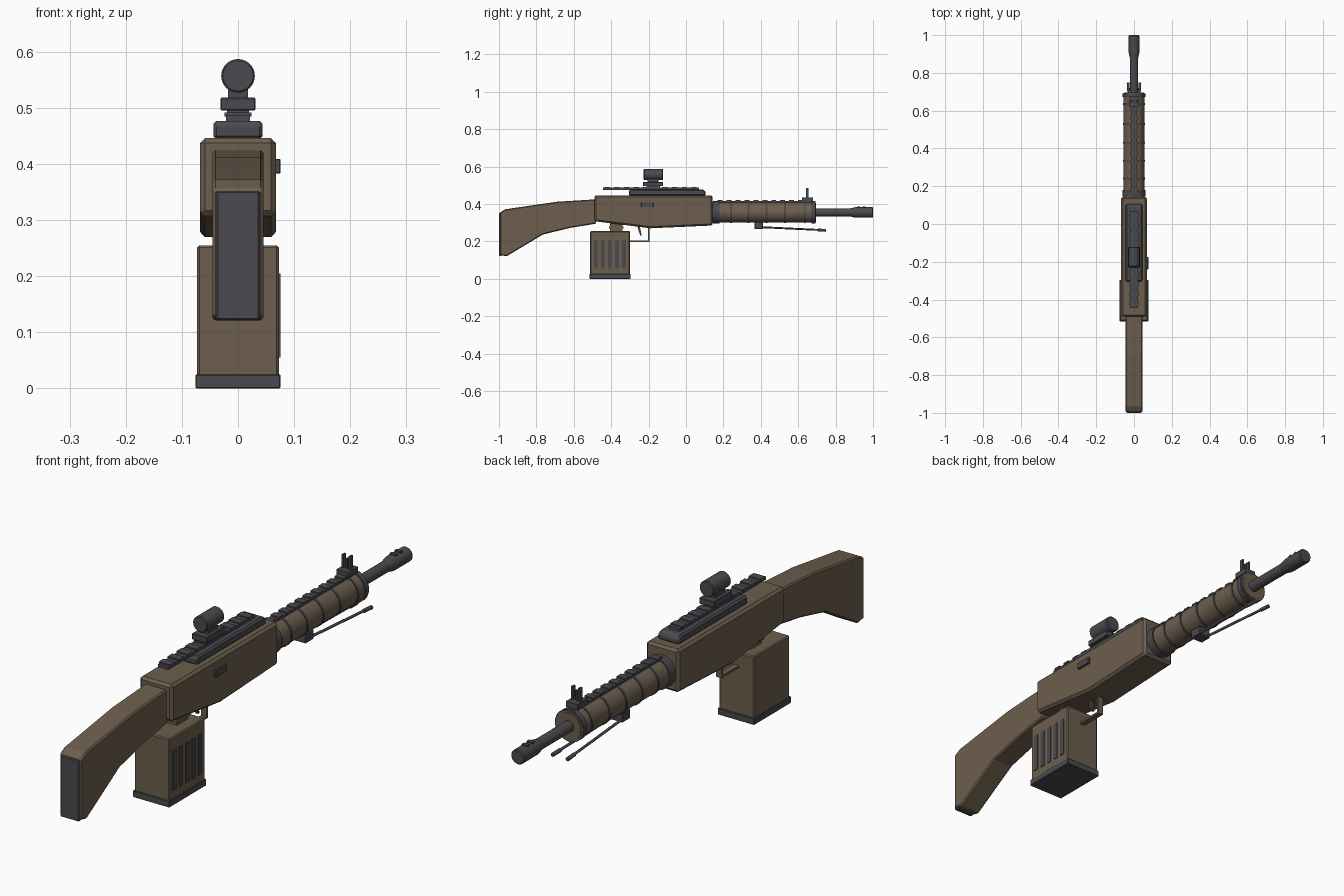
import bpy, bmesh, math
from mathutils import Vector

if "Cube" in bpy.data.objects:
    bpy.data.objects.remove(bpy.data.objects["Cube"])


def material(name, rgb):
    m = bpy.data.materials.new(name)
    m.diffuse_color = (*rgb, 1)
    m.use_nodes = True
    m.node_tree.nodes["Principled BSDF"].inputs["Base Color"].default_value = m.diffuse_color
    return m


BROWN = material("earth_brown", (0.150, 0.113, 0.075))
DARK = material("gunmetal", (0.069, 0.067, 0.077))


def finish(name, bm, mat, bevel=0.0, smooth=False):
    bmesh.ops.recalc_face_normals(bm, faces=bm.faces)
    me = bpy.data.meshes.new(name)
    bm.to_mesh(me)
    bm.free()
    me.materials.append(mat)
    ob = bpy.data.objects.new(name, me)
    bpy.context.collection.objects.link(ob)
    if bevel:
        b = ob.modifiers.new("bevel", 'BEVEL')
        b.width = bevel
        b.segments = 1
        b.limit_method = 'ANGLE'
        b.angle_limit = math.radians(40)
    if smooth:
        bpy.ops.object.select_all(action='DESELECT')
        ob.select_set(True)
        bpy.context.view_layer.objects.active = ob
        bpy.ops.object.shade_smooth_by_angle(angle=math.radians(35))
    return ob


def add_box(bm, x0, x1, y0, y1, z0, z1):
    vs = bmesh.ops.create_cube(bm, size=1)["verts"]
    for v in vs:
        v.co = Vector(((x0 + x1) / 2 + v.co.x * (x1 - x0),
                       (y0 + y1) / 2 + v.co.y * (y1 - y0),
                       (z0 + z1) / 2 + v.co.z * (z1 - z0)))


def boxes(name, items, mat, bevel=0.0):
    bm = bmesh.new()
    for it in items:
        add_box(bm, *it)
    return finish(name, bm, mat, bevel)


def side_profile(name, pts, half_width, mat, bevel=0.0):
    """Extrude a (y, z) outline across x."""
    bm = bmesh.new()
    face = bm.faces.new([bm.verts.new((-half_width, y, z)) for y, z in pts])
    new = bmesh.ops.extrude_face_region(bm, geom=[face])["geom"]
    bmesh.ops.translate(bm, vec=(2 * half_width, 0, 0),
                        verts=[v for v in new if isinstance(v, bmesh.types.BMVert)])
    return finish(name, bm, mat, bevel)


def lathe(name, pts, z, mat, sides=32):
    """Closed solid turned about the y direction from (y, radius) points."""
    bm = bmesh.new()
    rings = [[bm.verts.new((r * math.cos(2 * math.pi * i / sides), y,
                            z + r * math.sin(2 * math.pi * i / sides)))
              for i in range(sides)] for y, r in pts]
    for a, b in zip(rings, rings[1:]):
        for i in range(sides):
            j = (i + 1) % sides
            bm.faces.new((a[i], a[j], b[j], b[i]))
    bm.faces.new(rings[0])
    bm.faces.new(rings[-1])
    return finish(name, bm, mat, smooth=True)


def rod(name, a, b, r, mat, sides=12):
    a, b = Vector(a), Vector(b)
    bm = bmesh.new()
    bmesh.ops.create_cone(bm, cap_ends=True, segments=sides, radius1=r, radius2=r,
                          depth=(b - a).length)
    bm.transform((b - a).to_track_quat('Z', 'Y').to_matrix().to_4x4())
    bmesh.ops.translate(bm, vec=(a + b) / 2, verts=bm.verts)
    return finish(name, bm, mat, smooth=True)


# Stock and butt plate
side_profile("stock", [(-0.995, 0.355), (-0.965, 0.372), (-0.69, 0.412), (-0.48, 0.425),
                       (-0.48, 0.295), (-0.62, 0.272), (-0.765, 0.237), (-0.96, 0.12),
                       (-0.995, 0.128)], 0.045, BROWN, 0.005)
boxes("butt_plate", [(-0.039, 0.039, -1.0, -0.985, 0.122, 0.352)], DARK, 0.003)

# Receiver
side_profile("receiver", [(-0.49, 0.446), (0.143, 0.446), (0.143, 0.285),
                          (-0.19, 0.270), (-0.49, 0.308)], 0.068, BROWN, 0.009)
boxes("ejection_port", [(0.06, 0.076, -0.24, -0.175, 0.383, 0.409)], DARK, 0.002)

# Handguard with bands
AXIS = 0.355
lathe("handguard", [(0.13, 0.055), (0.693, 0.055)], AXIS, BROWN)
for y, w, r in [(0.162, 0.034, 0.060), (0.24, 0.01, 0.0575), (0.335, 0.01, 0.0575),
                (0.43, 0.01, 0.0575), (0.53, 0.01, 0.0575), (0.635, 0.01, 0.0575)]:
    lathe("handguard_band", [(y - w / 2, r), (y + w / 2, r)], AXIS, DARK)
lathe("handguard_end_band", [(0.672, 0.060), (0.692, 0.060)], AXIS, DARK)
lathe("handguard_cap", [(0.68, 0.050), (0.696, 0.050)], AXIS, BROWN)

# Barrel and muzzle
lathe("barrel", [(0.68, 0.021), (0.89, 0.021)], AXIS, DARK, 24)
lathe("muzzle", [(0.875, 0.021), (0.905, 0.028), (0.996, 0.028), (1.0, 0.025)], AXIS, DARK, 24)
boxes("muzzle_vents", [(-0.012, 0.012, y, y + 0.014, AXIS + 0.02, AXIS + 0.031)
                       for y in (0.915, 0.945)], DARK)


def rail(name, y0, y1, half, z0, z1, count):
    """Bar with evenly spaced cross slats."""
    pitch = (y1 - y0) / count
    base = (-half * 0.9, half * 0.9, y0, y1, z0, z1 - 0.005)
    slats = [(-half, half, y0 + pitch * (i + 0.2), y0 + pitch * (i + 0.75), z1 - 0.007, z1)
             for i in range(count)]
    boxes(name, [base] + slats, DARK)


# Rails and mounting plate
rail("handguard_rail", 0.16, 0.685, 0.018, 0.395, 0.420, 11)
side_profile("mount_plate", [(-0.305, 0.444), (-0.305, 0.472), (-0.298, 0.477),
                             (0.09, 0.477), (0.105, 0.468), (0.105, 0.444)],
             0.044, DARK, 0.006)
rail("top_rail", -0.445, 0.07, 0.024, 0.476, 0.492, 10)

# Optic
boxes("optic_clamp", [(-0.031, 0.031, -0.23, -0.122, 0.495, 0.518)], DARK, 0.002)
boxes("optic_feet", [(-0.02, 0.02, -0.21, -0.14, 0.486, 0.497)], DARK)
boxes("optic_neck", [(-0.018, 0.018, -0.205, -0.147, 0.516, 0.534)], DARK)
lathe("optic_tube", [(-0.226, 0.027), (-0.223, 0.030), (-0.125, 0.030), (-0.122, 0.027)],
      0.557, DARK)

# Front sight
boxes("front_sight", [(-0.024, 0.024, 0.62, 0.678, 0.415, 0.436),
                      (-0.018, -0.011, 0.641, 0.656, 0.43, 0.486),
                      (0.011, 0.018, 0.641, 0.656, 0.43, 0.486),
                      (-0.003, 0.003, 0.645, 0.652, 0.43, 0.474)], DARK)

# Folded bipod
boxes("bipod_bracket", [(-0.026, 0.026, 0.365, 0.413, 0.266, 0.303)], DARK, 0.003)
for s in (-1, 1):
    rod("bipod_leg", (s * 0.018, 0.38, 0.277), (s * 0.031, 0.74, 0.260), 0.005, DARK)
    rod("bipod_foot", (s * 0.0295, 0.705, 0.261), (s * 0.031, 0.748, 0.259), 0.0075, DARK)

# Magazine box with base and side slots
boxes("magazine", [(-0.073, 0.073, -0.512, -0.300, 0.015, 0.255)], BROWN, 0.004)
boxes("magazine_base", [(-0.076, 0.076, -0.516, -0.296, 0.0, 0.025)], DARK, 0.002)
boxes("magazine_slots", [(0.070, 0.076, y - 0.010, y + 0.010, 0.055, 0.205)
                         for y in (-0.483, -0.445, -0.407, -0.369, -0.331)], DARK)
boxes("magazine_neck", [(-0.030, 0.030, -0.405, -0.340, 0.25, 0.30),
                        (-0.035, 0.035, -0.412, -0.333, 0.268, 0.280)], BROWN)

# Trigger and guard
boxes("trigger_guard", [(-0.011, 0.011, -0.305, -0.195, 0.198, 0.206),
                        (-0.011, 0.011, -0.204, -0.195, 0.198, 0.275)], BROWN)
side_profile("trigger", [(-0.262, 0.29), (-0.248, 0.29), (-0.242, 0.255), (-0.237, 0.232),
                         (-0.244, 0.230), (-0.253, 0.255)], 0.006, DARK)
